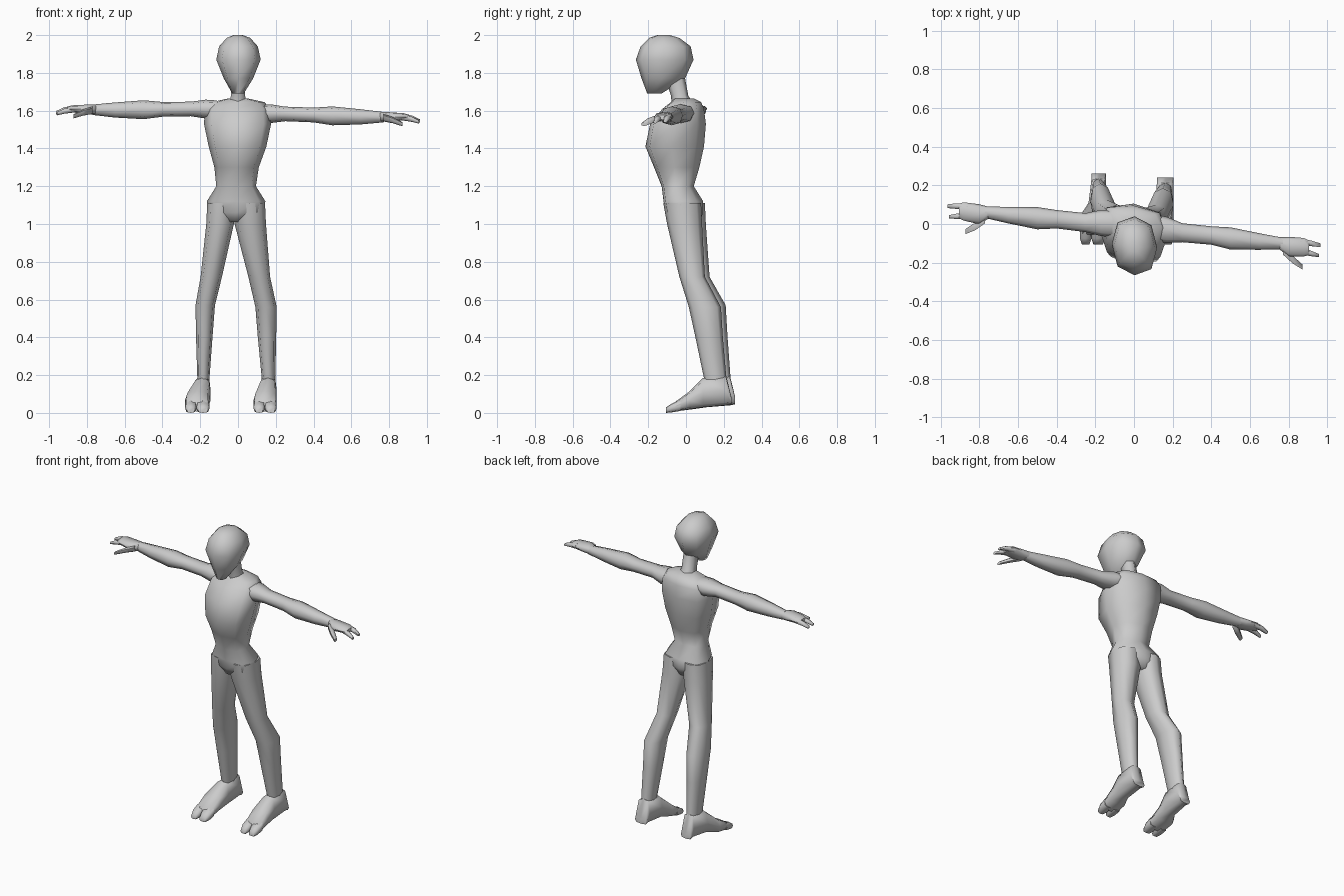
import bpy, bmesh, math

grey = bpy.data.materials.new("plain grey")
grey.diffuse_color = (0.6, 0.6, 0.6, 1)
SLOT = {'x': (0, 1, 2), 'y': (1, 0, 2), 'z': (2, 0, 1)}


def loft(name, axis, rings, n=8, power=0.8, shear=0.0):
    """Skin rings (pos, a0, a1, b0, b1) stacked along an axis; power < 1 is boxier."""
    bm = bmesh.new()
    loops = []
    for pos, a0, a1, b0, b1 in rings:
        loop = []
        for i in range(n):
            t = 2 * math.pi * i / n + math.pi / 2
            c, s = math.cos(t), math.sin(t)
            c = math.copysign(abs(c) ** power, c) if abs(c) > 1e-6 else 0
            s = math.copysign(abs(s) ** power, s) if abs(s) > 1e-6 else 0
            co = [0, 0, 0]
            for k, v in zip(SLOT[axis], (pos, (a0 + a1) / 2 + c * (a1 - a0) / 2,
                                         (b0 + b1) / 2 + s * (b1 - b0) / 2)):
                co[k] = v
            co[1] += shear * co[0]
            loop.append(bm.verts.new(co))
        loops.append(loop)
    for p, q in zip(loops, loops[1:]):
        for i in range(n):
            j = (i + 1) % n
            bm.faces.new((p[i], p[j], q[j], q[i]))
    bm.faces.new(loops[0])
    bm.faces.new(loops[-1])
    bmesh.ops.recalc_face_normals(bm, faces=bm.faces)
    me = bpy.data.meshes.new(name)
    bm.to_mesh(me)
    bm.free()
    me.materials.append(grey)
    ob = bpy.data.objects.new(name, me)
    bpy.context.collection.objects.link(ob)
    bpy.ops.object.select_all(action='DESELECT')
    bpy.context.view_layer.objects.active = ob
    ob.select_set(True)
    bpy.ops.object.shade_smooth_by_angle(angle=math.radians(70))
    return ob


# Torso, from pelvis to base of neck
loft("torso", 'z', [
    (1.01, -0.09, 0.055, -0.08, 0.07), (1.06, -0.155, 0.135, -0.11, 0.09),
    (1.12, -0.165, 0.145, -0.12, 0.09), (1.20, -0.115, 0.095, -0.13, 0.04),
    (1.30, -0.125, 0.11, -0.17, 0.07), (1.41, -0.155, 0.15, -0.215, 0.095),
    (1.53, -0.18, 0.175, -0.19, 0.105), (1.61, -0.175, 0.17, -0.125, 0.095),
    (1.645, -0.14, 0.14, -0.08, 0.08), (1.665, -0.05, 0.05, -0.065, 0.04)],
    power=0.72, shear=-0.1)

# Neck leans forward into the head
loft("neck", 'z', [(1.63, -0.055, 0.055, -0.075, 0.045),
                   (1.68, -0.042, 0.042, -0.08, 0.012),
                   (1.80, -0.04, 0.04, -0.12, -0.01)], n=6)

# Head tapering to a narrow chin
loft("head", 'z', [
    (1.69, -0.03, 0.03, -0.205, -0.13), (1.77, -0.075, 0.08, -0.235, -0.005),
    (1.87, -0.115, 0.12, -0.265, 0.04), (1.94, -0.10, 0.105, -0.24, 0.025),
    (1.985, -0.06, 0.065, -0.195, -0.035), (2.0, -0.025, 0.025, -0.15, -0.085)],
    n=8, power=0.85, shear=-0.08)

# Arms, palms and digits; the body is turned, so left and right differ in offset
for side, sx, y0, z0 in (("right", -1, 0.0, 0.0), ("left", 1, 0.0, -0.02)):
    def limb(part, rings, n=8):
        out = []
        for x, ya, yb, za, zb in rings:
            turn = (0.105 * x - 0.02) if sx < 0 else (-0.105 * x - 0.02)
            drop = z0 - (0.035 * x if sx > 0 else 0.01 * x)
            out.append((sx * x, ya + turn, yb + turn, za + drop, zb + drop))
        loft(side + "_" + part, 'x', out, n)

    limb("arm", [(0.11, -0.06, 0.08, 1.57, 1.655), (0.17, -0.06, 0.075, 1.56, 1.66),
                 (0.25, -0.048, 0.05, 1.573, 1.65), (0.40, -0.045, 0.05, 1.572, 1.65),
                 (0.50, -0.06, 0.055, 1.56, 1.66), (0.65, -0.045, 0.04, 1.57, 1.65),
                 (0.77, -0.03, 0.03, 1.585, 1.64)])
    limb("palm", [(0.75, -0.03, 0.03, 1.587, 1.64), (0.80, -0.065, 0.038, 1.59, 1.64),
                  (0.88, -0.055, 0.04, 1.60, 1.637), (0.905, -0.045, 0.03, 1.603, 1.63)])
    for part, rings in (
            ("outer_finger", [(0.86, 0.0, 0.038, 1.60, 1.635),
                              (0.92, 0.0, 0.032, 1.597, 1.627), (0.963, 0.0, 0.022, 1.59, 1.608)]),
            ("inner_finger", [(0.86, -0.05, -0.005, 1.60, 1.633),
                              (0.92, -0.052, -0.022, 1.593, 1.62), (0.957, -0.052, -0.034, 1.585, 1.603)]),
            ("thumb", [(0.77, -0.06, -0.01, 1.59, 1.63),
                       (0.82, -0.10, -0.055, 1.582, 1.615), (0.87, -0.125, -0.095, 1.568, 1.59)])):
        limb(part, rings, 6)

# Legs
loft("right_leg", 'z', [
    (1.11, -0.163, -0.01, -0.10, 0.10), (1.0, -0.168, -0.022, -0.09, 0.105),
    (0.72, -0.198, -0.085, -0.025, 0.125), (0.57, -0.225, -0.122, 0.02, 0.21),
    (0.40, -0.222, -0.135, 0.06, 0.22), (0.17, -0.215, -0.152, 0.11, 0.237)], n=8)
loft("left_leg", 'z', [
    (1.11, -0.02, 0.143, -0.12, 0.08), (1.0, -0.018, 0.148, -0.10, 0.085),
    (0.72, 0.055, 0.17, -0.035, 0.10), (0.56, 0.092, 0.205, 0.015, 0.185),
    (0.40, 0.105, 0.202, 0.05, 0.195), (0.17, 0.127, 0.197, 0.098, 0.215)], n=8)

# Feet with two blunt toes
for side, dy, heel, mid, ball, split in (
        ("right", 0.01, (-0.22, -0.145), (-0.235, -0.145), (-0.28, -0.15), -0.22),
        ("left", -0.01, (0.118, 0.205), (0.112, 0.205), (0.082, 0.205), 0.142)):
    loft(side + "_foot", 'y', [
        (0.25 + dy, *heel, 0.045, 0.085), (0.222 + dy, *heel, 0.04, 0.20),
        (0.10 + dy, *mid, 0.03, 0.185), (0.03 + dy, *ball, 0.02, 0.115),
        (-0.055, *ball, 0.008, 0.06)], power=0.6)
    for part, a, b in (("outer_toe", ball[0], split), ("inner_toe", split, ball[1])):
        loft(side + "_" + part, 'y', [(-0.03, a, b, 0.01, 0.07), (-0.075, a, b, 0.003, 0.05),
                                      (-0.105, a + 0.01, b - 0.01, 0.0, 0.03)], power=0.6)
